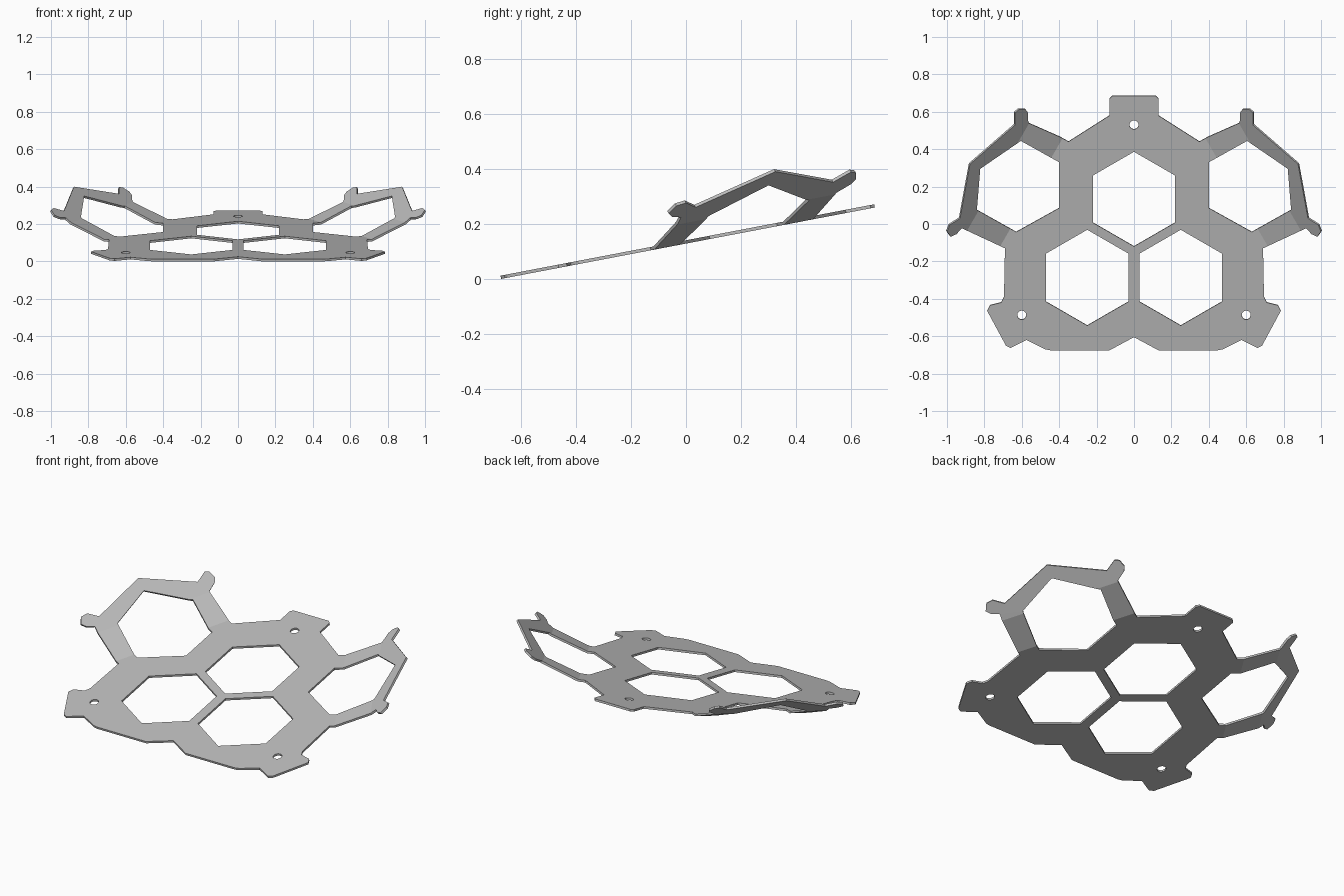
import bpy, bmesh, math
from mathutils import Vector

old = bpy.data.objects.get("Cube")
if old:
    bpy.data.objects.remove(old)

THICK = 0.012
FOLD = Vector((math.cos(math.radians(30)), math.sin(math.radians(30)), 0))
FOLD_1, FOLD_2 = 0.56, 0.755      # distances of the two wing creases along FOLD
RISE_1, RISE_2 = 0.38, 0.75       # slopes of the wing beyond each crease

grey = bpy.data.materials.new("plain_grey")
grey.use_nodes = True
grey.diffuse_color = (0.5, 0.5, 0.5, 1)
grey.node_tree.nodes["Principled BSDF"].inputs["Base Color"].default_value = (0.5, 0.5, 0.5, 1)

# Half outline, from the back tab round to the front notch
back_tab = [(0.115, 0.685), (0.13, 0.67), (0.13, 0.58), (0.35, 0.44)]
wing = [(0.395, 0.465), (0.565, 0.54), (0.567, 0.595), (0.58, 0.613), (0.615, 0.613),
        (0.635, 0.595), (0.635, 0.53), (0.877, 0.32), (0.93, 0.03), (0.985, -0.005),
        (0.999, -0.04), (0.98, -0.068), (0.95, -0.055), (0.92, -0.023), (0.69, -0.13)]
front_tab = [(0.695, -0.39), (0.71, -0.42), (0.77, -0.435), (0.785, -0.465), (0.685, -0.65),
             (0.66, -0.663), (0.575, -0.62), (0.475, -0.67), (0.45, -0.675),
             (0.13, -0.675), (0.0, -0.605)]
half = back_tab + wing + front_tab


def mirrored(points):
    return [(-x, y) for x, y in reversed(points)]


def ring(cx, cy, radius, sides):
    return [(cx + radius * math.sin(math.tau * i / sides),
             cy + radius * math.cos(math.tau * i / sides)) for i in range(sides)]


# Openings: hexagons in the plate and wings, and round screw holes
front_hex = ring(0.25, -0.287, 0.256, 6)
wing_hex = [(0.40, 0.33), (0.40, 0.085), (0.63, -0.043),
            (0.84, 0.075), (0.822, 0.295), (0.605, 0.444)]
screw_hole = ring(0.6, -0.487, 0.024, 20)
openings = [ring(0, 0.133, 0.253, 6), ring(0, 0.53, 0.024, 20)]
for opening in (front_hex, wing_hex, screw_hole):
    openings += [opening, mirrored(opening)]

# Flat sheet with its openings
bm = bmesh.new()
for loop in [half + mirrored(half[:-1])] + openings:
    verts = [bm.verts.new((x, y, 0)) for x, y in loop]
    for a, b in zip(verts, verts[1:] + verts[:1]):
        bm.edges.new((a, b))
bmesh.ops.triangle_fill(bm, use_beauty=True, edges=bm.edges[:], normal=(0, 0, 1))

# Creases across both wings
for side in (1, -1):
    normal = Vector((FOLD.x * side, FOLD.y, 0))
    for distance in (FOLD_1, FOLD_2):
        bmesh.ops.bisect_plane(bm, geom=bm.verts[:] + bm.edges[:] + bm.faces[:],
                               plane_co=normal * distance, plane_no=normal)

# Tilt the plate and fold the wings upward
for v in bm.verts:
    s = FOLD.x * abs(v.co.x) + FOLD.y * v.co.y
    lift = RISE_1 * max(0, min(s, FOLD_2) - FOLD_1) + RISE_2 * max(0, s - FOLD_2)
    v.co.z = THICK + 0.191 * (v.co.y + 0.675) + lift
bmesh.ops.recalc_face_normals(bm, faces=bm.faces[:])
if sum(f.normal.z for f in bm.faces) < 0:
    bmesh.ops.reverse_faces(bm, faces=bm.faces[:])

mesh = bpy.data.meshes.new("folded_plate")
bm.to_mesh(mesh)
bm.free()
mesh.materials.append(grey)
plate = bpy.data.objects.new("folded_plate", mesh)
bpy.context.collection.objects.link(plate)

# Sheet thickness
solid = plate.modifiers.new("thickness", 'SOLIDIFY')
solid.thickness = THICK
solid.offset = -1
